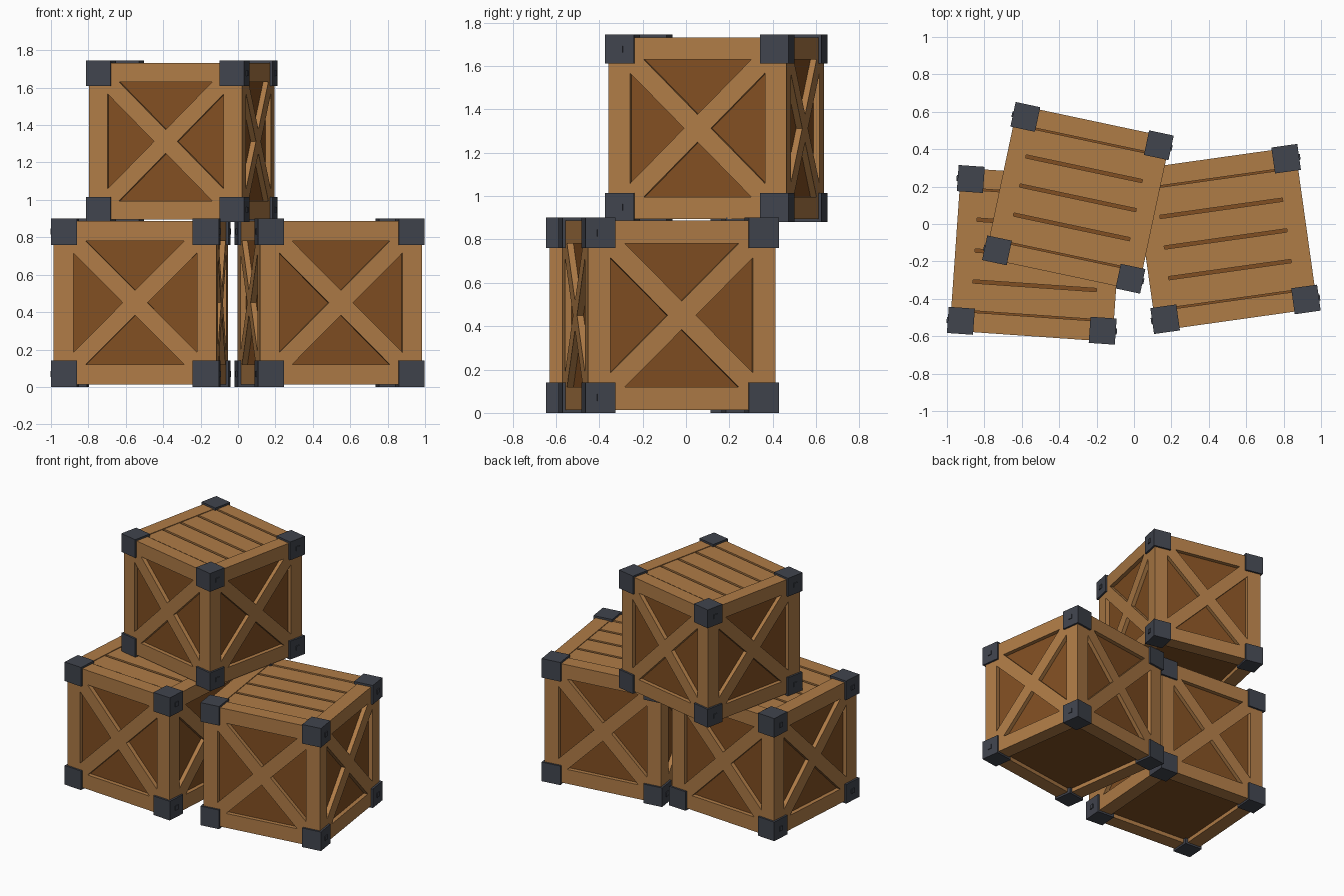
import bpy
import bmesh
from math import radians
from itertools import product
from mathutils import Matrix, Vector

cube = bpy.data.objects.get("Cube")
if cube:
    bpy.data.objects.remove(cube, do_unlink=True)


def make_material(name, color):
    mat = bpy.data.materials.new(name)
    mat.use_nodes = True
    mat.diffuse_color = (*color, 1)
    mat.node_tree.nodes["Principled BSDF"].inputs["Base Color"].default_value = (*color, 1)
    return mat


light_wood = make_material("light_wood", (0.43, 0.2, 0.062))
dark_wood = make_material("dark_wood", (0.22, 0.078, 0.016))
iron = make_material("dark_iron", (0.052, 0.058, 0.075))

# Crate proportions, measured from the crate centre
BODY = 0.436              # half size of the wooden frame
BEAM = 0.105              # width of frame beams
OPEN = BODY - BEAM        # half size of the opening in each side
DEPTH = 0.03              # how far the panels sit back
NOTCH = 0.066             # brace half width along the frame edge
OUTER = 0.45              # half size over the brackets
BRACKET = 0.14
GAP = 0.018


def add_box(bm, center, size):
    matrix = Matrix.Translation(center) @ Matrix.Diagonal((*size, 1))
    bmesh.ops.create_cube(bm, size=1, matrix=matrix)


def add_cross(bm, turn):
    """One-piece X brace filling the opening of a side."""
    face_matrix = Matrix.Rotation(turn, 4, "Z")
    verts = []
    for quarter in range(4):
        spin = Matrix.Rotation(radians(90 * quarter), 4, "Y")
        for x, z in ((OPEN, OPEN - NOTCH), (OPEN, OPEN), (OPEN - NOTCH, OPEN), (0, NOTCH)):
            point = spin.inverted() @ Vector((x, 0, z))
            point.y = -BODY
            verts.append(bm.verts.new(face_matrix @ point))
    face = bm.faces.new(verts)
    result = bmesh.ops.extrude_face_region(bm, geom=[face])
    moved = [v for v in result["geom"] if isinstance(v, bmesh.types.BMVert)]
    bmesh.ops.translate(bm, verts=moved, vec=face_matrix @ Vector((0, DEPTH, 0)))


def finish(bm, name, mat, matrix):
    bmesh.ops.recalc_face_normals(bm, faces=bm.faces)
    mesh = bpy.data.meshes.new(name)
    bm.to_mesh(mesh)
    bm.free()
    mesh.materials.append(mat)
    obj = bpy.data.objects.new(name, mesh)
    obj.matrix_world = matrix
    bpy.context.collection.objects.link(obj)


def make_crate(name, center, angle, scale):
    matrix = (Matrix.Translation(center) @ Matrix.Rotation(radians(angle), 4, "Z")
              @ Matrix.Scale(scale, 4))

    # Frame: four posts with rails between them
    bm = bmesh.new()
    mid = BODY - BEAM / 2
    for a, b in product((-mid, mid), repeat=2):
        add_box(bm, (a, b, 0), (BEAM, BEAM, 2 * BODY))
        add_box(bm, (0, a, b), (2 * OPEN, BEAM, BEAM))
        add_box(bm, (a, 0, b), (BEAM, 2 * OPEN, BEAM))
    finish(bm, name + "_frame", light_wood, matrix)

    # Recessed panels as one inner core
    bm = bmesh.new()
    add_box(bm, (0, 0, 0), [2 * (BODY - DEPTH)] * 3)
    finish(bm, name + "_panels", dark_wood, matrix)

    # Cross braces on the four sides
    bm = bmesh.new()
    for side in range(4):
        add_cross(bm, radians(90 * side))
    finish(bm, name + "_braces", light_wood, matrix)

    # Lid planks with gaps
    bm = bmesh.new()
    pitch = 2 * OPEN / 4
    for i in range(4):
        y = -OPEN + pitch * (i + 0.5)
        add_box(bm, (0, y, BODY - 0.02), (2 * OPEN, pitch - GAP, 0.03))
    finish(bm, name + "_lid_planks", light_wood, matrix)

    # Iron corner brackets, with a square bolt on the left and right faces
    brackets, bolts = bmesh.new(), bmesh.new()
    c = OUTER - BRACKET / 2
    for sx, sy, sz in product((-1, 1), repeat=3):
        add_box(brackets, (sx * c, sy * c, sz * c), [BRACKET] * 3)
        add_box(bolts, (sx * OUTER, sy * c, sz * c), (0.012, 0.032, 0.032))
    finish(brackets, name + "_corner_brackets", iron, matrix)
    finish(bolts, name + "_bolts", iron, matrix)


make_crate("right_crate", (-0.52, -0.165, 0.45), -4, 1)
make_crate("left_crate", (0.49, -0.08, 0.45), 8, 1)
make_crate("top_crate", (-0.30, 0.14, 1.3125), -12, 0.96)
